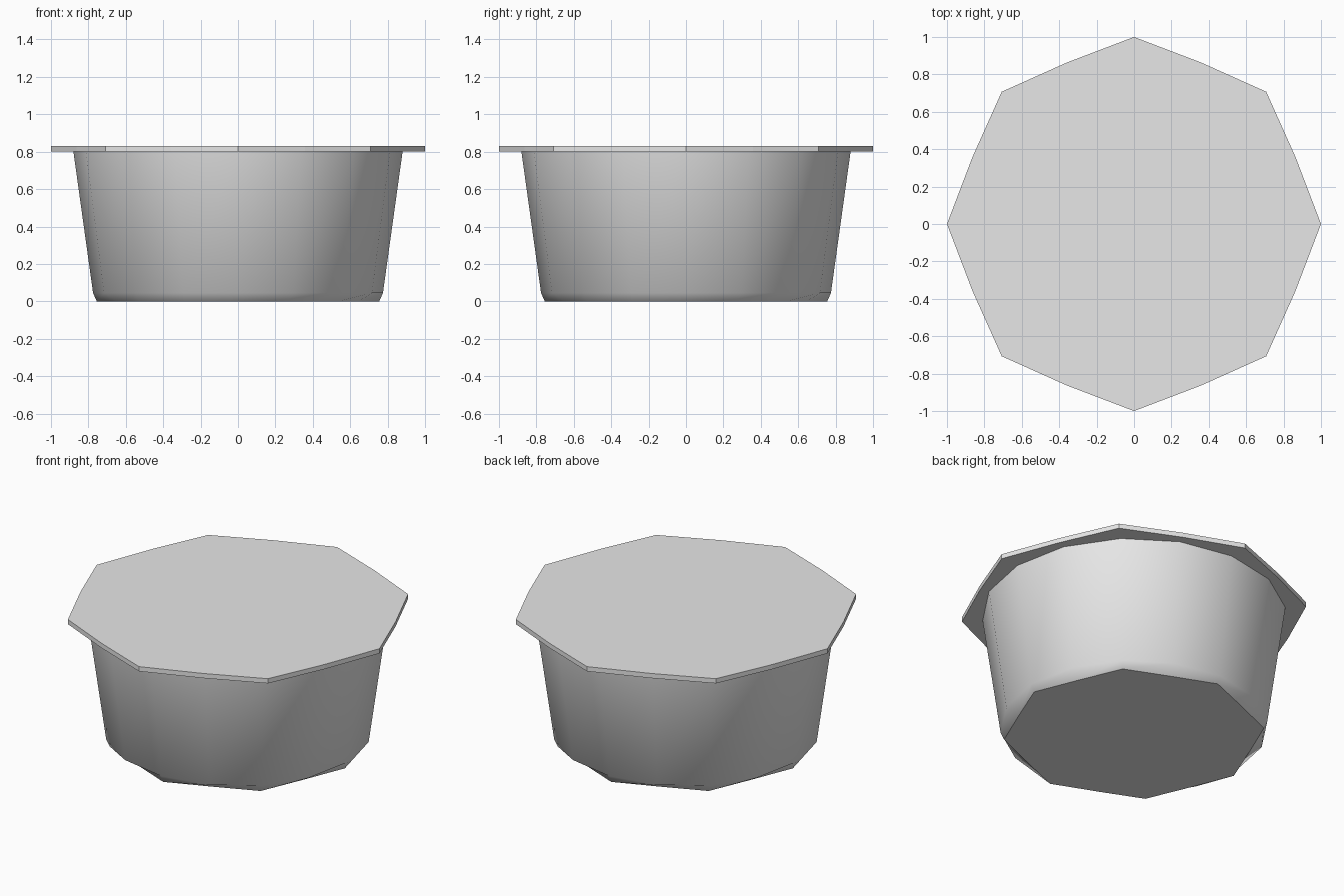
import bpy
import math

cube = bpy.data.objects.get("Cube")
if cube:
    bpy.data.objects.remove(cube, do_unlink=True)

SIDES = 16

grey = bpy.data.materials.new("light_grey")
grey.use_nodes = True
grey.diffuse_color = (0.8, 0.8, 0.8, 1)
grey.node_tree.nodes["Principled BSDF"].inputs["Base Color"].default_value = (0.8, 0.8, 0.8, 1)


def ring(corner, middle, z):
    """Ring of points alternating between corner and mid-side radii."""
    points = []
    for i in range(SIDES):
        r = middle if i % 2 else corner
        a = math.tau * i / SIDES
        points.append((r * math.cos(a), r * math.sin(a), z))
    return points


def loft(name, rings, smooth):
    """Closed solid through rings listed from bottom to top."""
    verts = [p for r in rings for p in ring(*r)]
    faces = [list(reversed(range(SIDES)))]
    for k in range(len(rings) - 1):
        for i in range(SIDES):
            j = (i + 1) % SIDES
            a, b = k * SIDES, (k + 1) * SIDES
            faces.append((a + i, a + j, b + j, b + i))
    top = (len(rings) - 1) * SIDES
    faces.append([top + i for i in range(SIDES)])
    mesh = bpy.data.meshes.new(name)
    mesh.from_pydata(verts, [], faces)
    mesh.materials.append(grey)
    # Walls may be smooth, the two end caps stay flat
    for face in mesh.polygons:
        face.use_smooth = smooth and len(face.vertices) == 4
    obj = bpy.data.objects.new(name, mesh)
    bpy.context.collection.objects.link(obj)
    return obj


# Tapered bowl: eight-cornered foot, chamfer, then a round wall
loft("bowl", [(0.755, 0.70, 0.0), (0.775, 0.775, 0.045), (0.88, 0.88, 0.8)], True)

# Thin eight-cornered lid overhanging the bowl
loft("lid", [(1.0, 0.935, 0.8), (1.0, 0.935, 0.83)], False)
